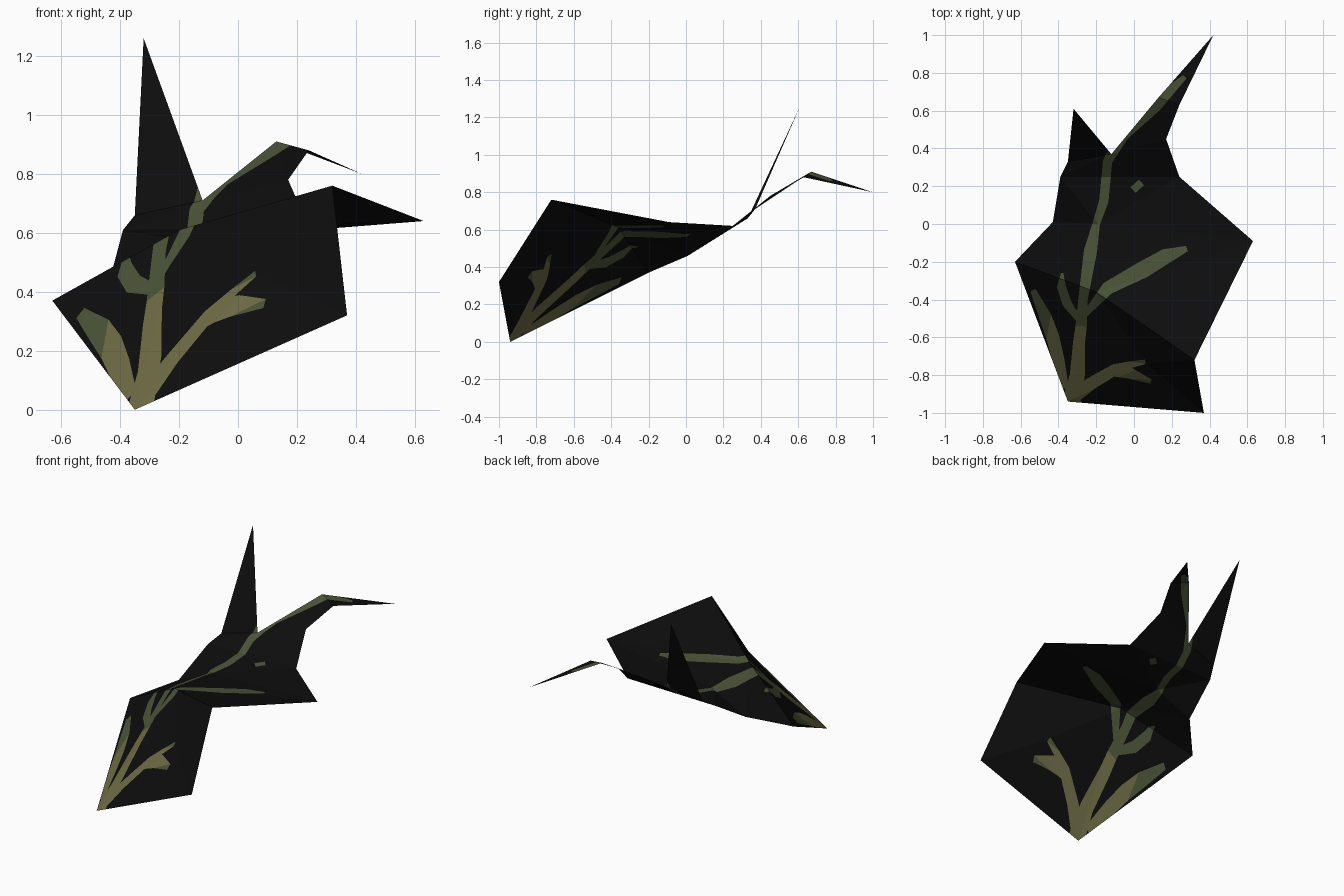
import bpy, bmesh
from mathutils import Vector
from mathutils.geometry import delaunay_2d_cdt, area_tri

if "Cube" in bpy.data.objects:
    bpy.data.objects.remove(bpy.data.objects["Cube"])


def material(name, rgb):
    m = bpy.data.materials.new(name)
    m.diffuse_color = (*rgb, 1)
    m.use_nodes = True
    m.node_tree.nodes["Principled BSDF"].inputs["Base Color"].default_value = m.diffuse_color
    return m


black = material("black leaf", (0.0040, 0.0040, 0.0040))
green = material("dark green vein", (0.068, 0.088, 0.038))
olive = material("olive vein", (0.150, 0.145, 0.057))

# Corners of the folded sheet
P = {
    "A": (-.35, -.94, 0), "B": (.37, -1, .32), "C": (.32, -.72, .76),
    "D": (.63, -.09, .64), "E": (.24, .25, .62), "F": (.17, .45, .78),
    "G": (.24, .63, .88), "H": (.42, 1, .80), "I": (.13, .67, .91),
    "J": (-.12, .37, .71), "K": (-.32, .61, 1.26), "L": (-.35, .33, .66),
    "M": (-.39, .25, .61), "N": (-.43, .01, .46), "P": (-.63, -.20, .37),
    "Q": (-.20, -.36, .61), "R": (.07, -.74, .46), "S": (-.19, 0, .575),
}
FACETS = ("ABR BCR CQR QAR AQP PQN QSN NSM MSE SDE QDS QCD "
          "MEJ MJL EFJ JFI FGI LJK IGH").split()

# Veins seen from above: centre points with half width
VEINS = [
    [(-.335, -.95, .05), (-.30, -.80, .04), (-.29, -.62, .032), (-.28, -.54, .03),
     (-.27, -.40, .025), (-.23, -.14, .035), (-.20, 0, .02), (-.16, .12, .025),
     (-.14, .33, .025), (-.06, .47, .032), (.11, .635, .042), (.27, .78, .012)],
    [(-.32, -.91, .04), (-.22, -.84, .033), (-.10, -.77, .03), (-.02, -.745, .018),
     (.06, -.73, .012)],
    [(-.12, -.78, .025), (-.02, -.79, .03), (.09, -.835, .012)],
    [(-.26, -.48, .015), (-.14, -.34, .035), (.05, -.24, .045), (.17, -.17, .04),
     (.28, -.13, .015)],
    [(-.365, -.87, .02), (-.40, -.72, .032), (-.43, -.60, .035), (-.47, -.49, .033),
     (-.535, -.35, .015)],
    [(-.29, -.51, .015), (-.355, -.42, .025), (-.385, -.33, .024), (-.38, -.26, .006)],
    [(-.005, .18, .02), (.04, .22, .02)],
]

verts, faces = [], []


def add_face(points):
    """Store a flat outline, always counter-clockwise."""
    n = len(points)
    area = sum(points[i].x * points[(i + 1) % n].y - points[(i + 1) % n].x * points[i].y
               for i in range(n))
    if area < 0:
        points = points[::-1]
    faces.append(list(range(len(verts), len(verts) + n)))
    verts.extend(points)


corners = {k: Vector(v) for k, v in P.items()}
for f in FACETS:
    add_face([corners[c].xy for c in f])

# Outline each vein as a strip of quads
for path in VEINS:
    pts = [Vector(p[:2]) for p in path]
    sides = []
    for i, p in enumerate(pts):
        d = (pts[min(i + 1, len(pts) - 1)] - pts[max(i - 1, 0)]).normalized()
        off = Vector((-d.y, d.x)) * path[i][2]
        sides.append((p + off, p - off))
    for (a, b), (c, d) in zip(sides, sides[1:]):
        add_face([a, b, d, c])

# Cut facets and veins together, then lift the result back onto the facets
out_v, _, out_f, _, _, origin = delaunay_2d_cdt(verts, [], faces, 0, 1e-5, True)
bm = bmesh.new()
cache = {}


def lifted(i, facet):
    if i not in cache:
        a, b, c = (corners[k] for k in facet)
        n = (b - a).cross(c - a)
        v = out_v[i]
        z = a.z - (n.x * (v.x - a.x) + n.y * (v.y - a.y)) / n.z
        cache[i] = bm.verts.new((v.x, v.y, z))
    return cache[i]


base = corners["A"].xy
for tri, src in zip(out_f, origin):
    facet = [s for s in src if s < len(FACETS)]
    if not facet or area_tri(*(out_v[i] for i in tri)) < 1e-8:
        continue
    face = bm.faces.new([lifted(i, FACETS[facet[0]]) for i in tri])
    if any(s >= len(FACETS) for s in src):
        centre = face.calc_center_median().xy
        face.material_index = 2 if (centre - base).length < .41 else 1

mesh = bpy.data.meshes.new("folded_leaf")
bm.to_mesh(mesh)
bm.free()
for m in (black, green, olive):
    mesh.materials.append(m)
leaf = bpy.data.objects.new("folded_leaf", mesh)
bpy.context.collection.objects.link(leaf)
